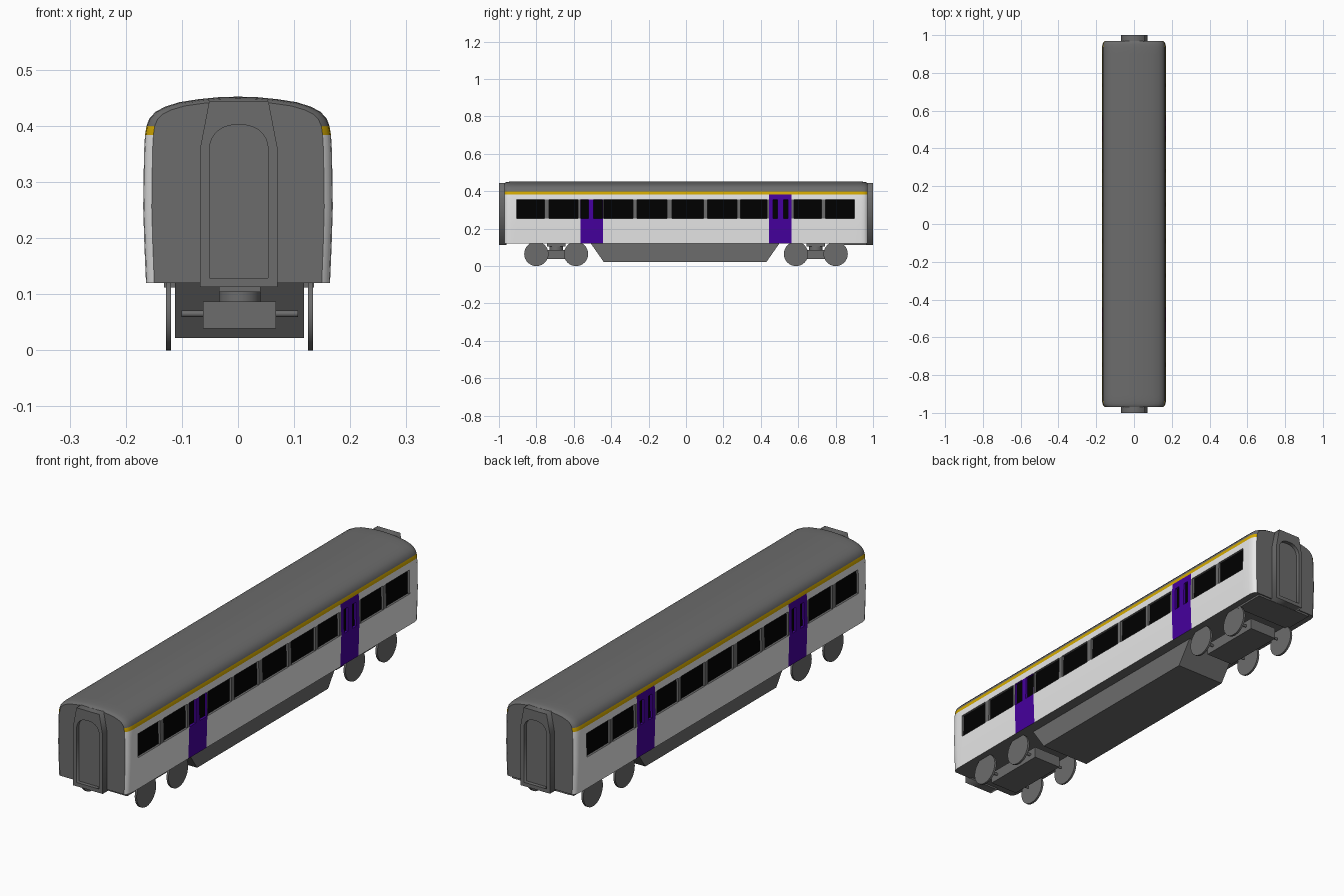
import bpy, bmesh, math
from mathutils import Matrix

if "Cube" in bpy.data.objects:
    bpy.data.objects.remove(bpy.data.objects["Cube"])


def material(name, rgb):
    m = bpy.data.materials.new(name)
    m.diffuse_color = (*rgb, 1)
    m.use_nodes = True
    m.node_tree.nodes["Principled BSDF"].inputs["Base Color"].default_value = m.diffuse_color
    return m


GREY = material("grey", (0.15, 0.15, 0.15))
WHITE = material("white", (0.83, 0.83, 0.83))
YELLOW = material("yellow", (0.66, 0.40, 0.0))
PURPLE = material("purple", (0.06, 0.0, 0.34))
BLACK = material("black", (0.0, 0.0, 0.0))
MATS = [GREY, WHITE, YELLOW, PURPLE, BLACK]
DX = .003  # running gear sits slightly right of the body


def finish(bm, name, mats=(GREY,), smooth=True):
    bmesh.ops.recalc_face_normals(bm, faces=bm.faces)
    me = bpy.data.meshes.new(name)
    bm.to_mesh(me)
    bm.free()
    for m in mats:
        me.materials.append(m)
    ob = bpy.data.objects.new(name, me)
    bpy.context.collection.objects.link(ob)
    if smooth:
        bpy.ops.object.select_all(action='DESELECT')
        ob.select_set(True)
        bpy.context.view_layer.objects.active = ob
        bpy.ops.object.shade_smooth_by_angle(angle=math.radians(30))
    return ob


def box(name, x0, x1, y0, y1, z0, z1):
    bm = bmesh.new()
    bmesh.ops.create_cube(bm, size=1, matrix=Matrix.Translation(
        ((x0 + x1) / 2 + DX, (y0 + y1) / 2, (z0 + z1) / 2))
        @ Matrix.Diagonal((x1 - x0, y1 - y0, z1 - z0, 1)))
    return finish(bm, name, smooth=False)


def cylinder(name, x, y, z, r, depth, axis='X', seg=32):
    bm = bmesh.new()
    rot = Matrix.Rotation(math.pi / 2, 4, 'Y') if axis == 'X' else Matrix()
    bmesh.ops.create_cone(bm, cap_ends=True, segments=seg, radius1=r, radius2=r,
                          depth=depth, matrix=Matrix.Translation((x + DX, y, z)) @ rot)
    return finish(bm, name)


# Layout of windows and doors along the side
WINDOWS = [(-.905, -.757), (-.733, -.577), (-.44, -.283), (-.263, -.102), (-.076, .094),
           (.114, .274), (.291, .433), (.577, .725), (.745, .90)]
DOORS = [(-.565, -.445), (.445, .565)]
DOOR_GLASS = [(-.545, -.52), (-.49, -.465), (.465, .49), (.52, .545)]
SHORT_GLASS = [(-.563, -.52), (-.495, -.447), (.465, .49), (.52, .545)]


def within(y, ranges):
    return any(a < y < b for a, b in ranges)


def colour(c):
    right = c.x > 0
    if c.z < .121 or c.z > .4 or abs(c.y) > .9695:
        return 0
    if c.z > .384:
        return 2
    band = .255 < c.z < .355
    if within(c.y, DOORS):
        if band and within(c.y, SHORT_GLASS if right else DOOR_GLASS):
            return 4
        # one door on the right side stops at the window top
        return 1 if right and c.y < 0 and c.z > .355 else 3
    if band and within(c.y, WINDOWS):
        return 4
    return 0 if band and abs(c.y) < .9 else 1


# Body shell: cross-section lofted along y, coloured by position
half = [(.164, .12), (.167, .19), (.169, .255), (.1675, .355), (.1657, .384), (.163, .4),
        (.158, .413), (.147, .425), (.13, .434), (.105, .442), (.07, .4475), (.035, .451)]
section = half + [(0, .452)] + [(-x, z) for x, z in reversed(half)]
cuts = {v for r in WINDOWS + DOORS + DOOR_GLASS + SHORT_GLASS for v in r}
stations = [(y, 1, 1) for y in sorted(cuts)]
ends = [(.935, 1, 1), (.952, .99, .97), (.963, .96, .93), (.97, .91, .84)]
stations = [(-y, s, k) for y, s, k in reversed(ends)] + stations + ends
bm = bmesh.new()
rings = [[bm.verts.new((x * s, y, z if z < .401 else .4 + (z - .4) * k))
          for x, z in section] for y, s, k in stations]
n = len(section)
for a, b in zip(rings, rings[1:]):
    for i in range(n):
        j = (i + 1) % n
        bm.faces.new((a[i], a[j], b[j], b[i]))
bm.faces.new(rings[0])
bm.faces.new(rings[-1])
bmesh.ops.recalc_face_normals(bm, faces=bm.faces)
for f in bm.faces:
    f.material_index = colour(f.calc_center_median())
# Window glass recessed into the wall, with grey reveals
glass = [f for f in bm.faces if f.material_index == 4]
rim = bmesh.ops.inset_region(bm, faces=glass, thickness=.0005, depth=-.009,
                             use_even_offset=True)
for f in rim["faces"]:
    f.material_index = 3 if within(f.calc_center_median().y, DOORS) else 0
finish(bm, "carriage_body", MATS)


def outline_plate(name, loops, y, half_depth):
    """Filled 2D outline (later loops are holes) standing upright at y."""
    cu = bpy.data.curves.new(name, 'CURVE')
    cu.dimensions = '2D'
    cu.fill_mode = 'BOTH'
    cu.extrude = half_depth
    for pts in loops:
        sp = cu.splines.new('POLY')
        sp.points.add(len(pts) - 1)
        for p, (x, z) in zip(sp.points, pts):
            p.co = (x, z, 0, 1)
        sp.use_cyclic_u = True
    ob = bpy.data.objects.new(name, cu)
    ob.location = (DX * .5, y, 0)
    ob.rotation_euler.x = math.pi / 2
    bpy.context.collection.objects.link(ob)
    bpy.ops.object.select_all(action='DESELECT')
    ob.select_set(True)
    bpy.context.view_layer.objects.active = ob
    bpy.ops.object.convert(target='MESH')
    ob = bpy.context.view_layer.objects.active
    ob.data.materials.clear()
    ob.data.materials.append(GREY)


# Gangway frames with recessed arched doors at both ends
frame = [(-.069, .113), (.069, .113), (.069, .36), (.053, .443), (-.053, .443), (-.069, .36)]
arch = [(-.052, .129), (.052, .129)] + [
    (.052 * math.copysign(abs(math.cos(t)) ** .85, math.cos(t)), .36 + .042 * math.sin(t))
    for t in [math.pi * i / 14 for i in range(15)]]
for s, tag in ((-1, "front"), (1, "back")):
    outline_plate(tag + "_gangway_frame", [frame, arch], s * .98, .02)
    outline_plate(tag + "_gangway_door", [arch], s * .976, .008)

# Equipment case under the floor
bm = bmesh.new()
case = [(-.51, .122), (.50, .122), (.43, .022), (-.44, .022)]
sides = [[bm.verts.new((x + DX, y, z)) for y, z in case] for x in (-.115, .115)]
bm.faces.new(sides[0])
bm.faces.new(sides[1])
for i in range(4):
    j = (i + 1) % 4
    bm.faces.new((sides[0][i], sides[0][j], sides[1][j], sides[1][i]))
finish(bm, "underfloor_case", smooth=False)

# Floor beam at the back end
box("back_floor_beam", -.135, .132, .83, .965, .112, .122)

# Bogies: frame, pivot, axles and wheels
for s, tag in ((-1, "front"), (1, "back")):
    yc = s * .694
    box(tag + "_bogie_frame", -.065, .065, yc - .14, yc + .14, .039, .087)
    cylinder(tag + "_bogie_pivot", 0, yc, .103, .037, .036, 'Z')
    box(tag + "_bogie_bolster", -.037, .037, yc - .05, yc + .05, .104, .121)
    for k, off in (("outer", s * .106), ("inner", -s * .106)):
        cylinder(f"{tag}_{k}_axle", 0, yc + off, .065, .006, .208, seg=16)
        for x, side in ((-.1265, "left"), (.1265, "right")):
            cylinder(f"{tag}_{k}_{side}_wheel", x, yc + off, .065, .065, .009)
